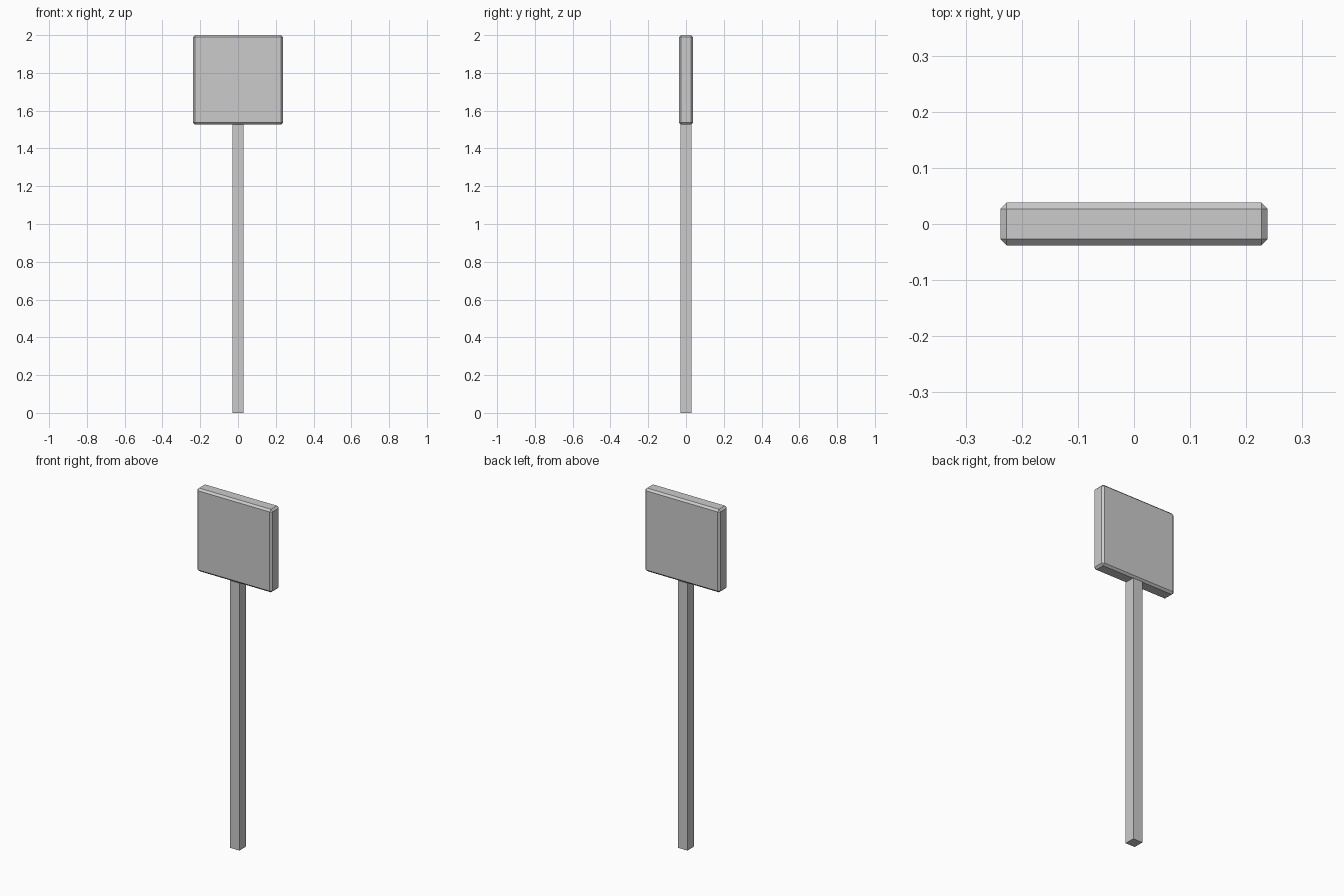
import bpy

if "Cube" in bpy.data.objects:
    bpy.data.objects.remove(bpy.data.objects["Cube"])


def box(name, size, centre):
    bpy.ops.mesh.primitive_cube_add(size=1, location=centre)
    obj = bpy.context.object
    obj.name = name
    obj.scale = size
    bpy.ops.object.transform_apply(location=False, rotation=False, scale=True)
    return obj


POST_TOP = 1.526

# Square post standing on the ground
box("post", (0.06, 0.06, POST_TOP), (0, 0, POST_TOP / 2))

# Sign panel with small chamfers on every edge
panel = box("sign_panel", (0.476, 0.076, 2 - POST_TOP), (0, 0, (2 + POST_TOP) / 2))
chamfer = panel.modifiers.new("chamfer", 'BEVEL')
chamfer.width = 0.011
chamfer.segments = 1
